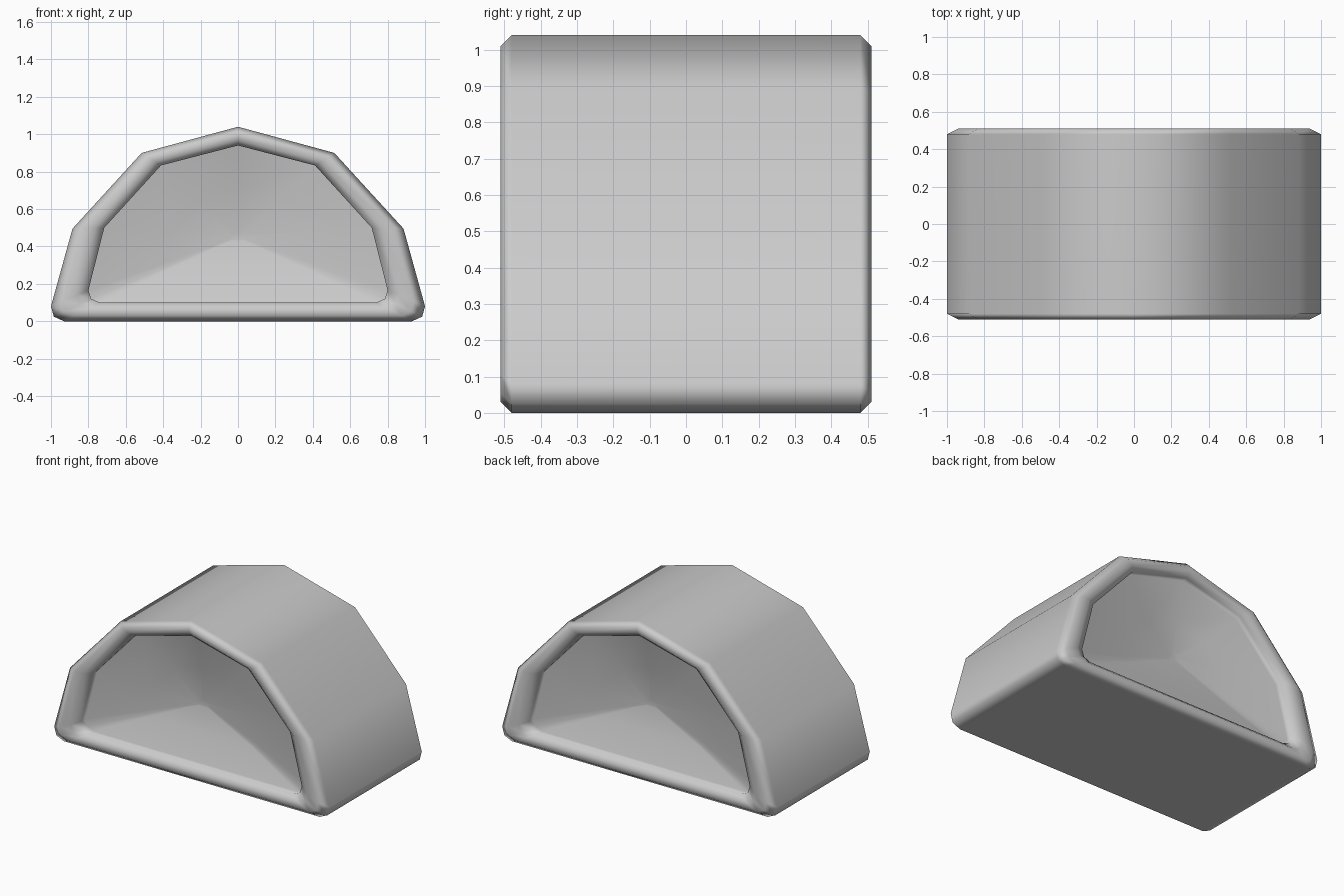
import bpy, math

if "Cube" in bpy.data.objects:
    bpy.data.objects.remove(bpy.data.objects["Cube"])

# Right half of the outer and inner outlines (x, z), bottom to apex
OUTER = [(0.93, 0.0), (0.985, 0.025), (1.0, 0.08), (0.885, 0.495), (0.515, 0.90), (0.0, 1.04)]
INNER = [(0.74, 0.10), (0.785, 0.12), (0.80, 0.165), (0.715, 0.50), (0.412, 0.833), (0.0, 0.94)]
CENTRE = (0.0, 0.45)


def mirror_outline(half):
    return half + [(-x, z) for x, z in reversed(half[:-1])]


def ring(t, y):
    # t 0..1 blends outer to inner outline, t 1..2 shrinks inner towards the centre
    pts = []
    for a, b in zip(mirror_outline(OUTER), mirror_outline(INNER)):
        if t > 1:
            a, b = b, CENTRE
        k = t - 1 if t > 1 else t
        pts.append((a[0] + (b[0] - a[0]) * k, y, a[1] + (b[1] - a[1]) * k))
    return pts


# Arched shell: dished front, rounded rim, outer wall, back rim, dished back
section = [(1.95, 0.36), (1.5, 0.385), (1, 0.44), (1, 0.48), (0.7, 0.51), (0.3, 0.51), (0, 0.48)]
stations = [(t, -y) for t, y in section] + list(reversed(section))
verts = [v for t, y in stations for v in ring(t, y)]
n = len(OUTER) * 2 - 1
last = (len(stations) - 1) * n
faces = [(r * n + i, r * n + (i + 1) % n, (r + 1) * n + (i + 1) % n, (r + 1) * n + i)
         for r in range(len(stations) - 1) for i in range(n)]
faces.append(tuple(reversed(range(n))))
faces.append(tuple(range(last, last + n)))

mesh = bpy.data.meshes.new("arched_shell")
mesh.from_pydata(verts, [], [tuple(reversed(f)) for f in faces])
shell = bpy.data.objects.new("arched_shell", mesh)
bpy.context.collection.objects.link(shell)

# Smooth shading that keeps the large faces even
for p in mesh.polygons:
    p.use_smooth = True
weighted = shell.modifiers.new("even_shading", 'WEIGHTED_NORMAL')
weighted.weight = 60
